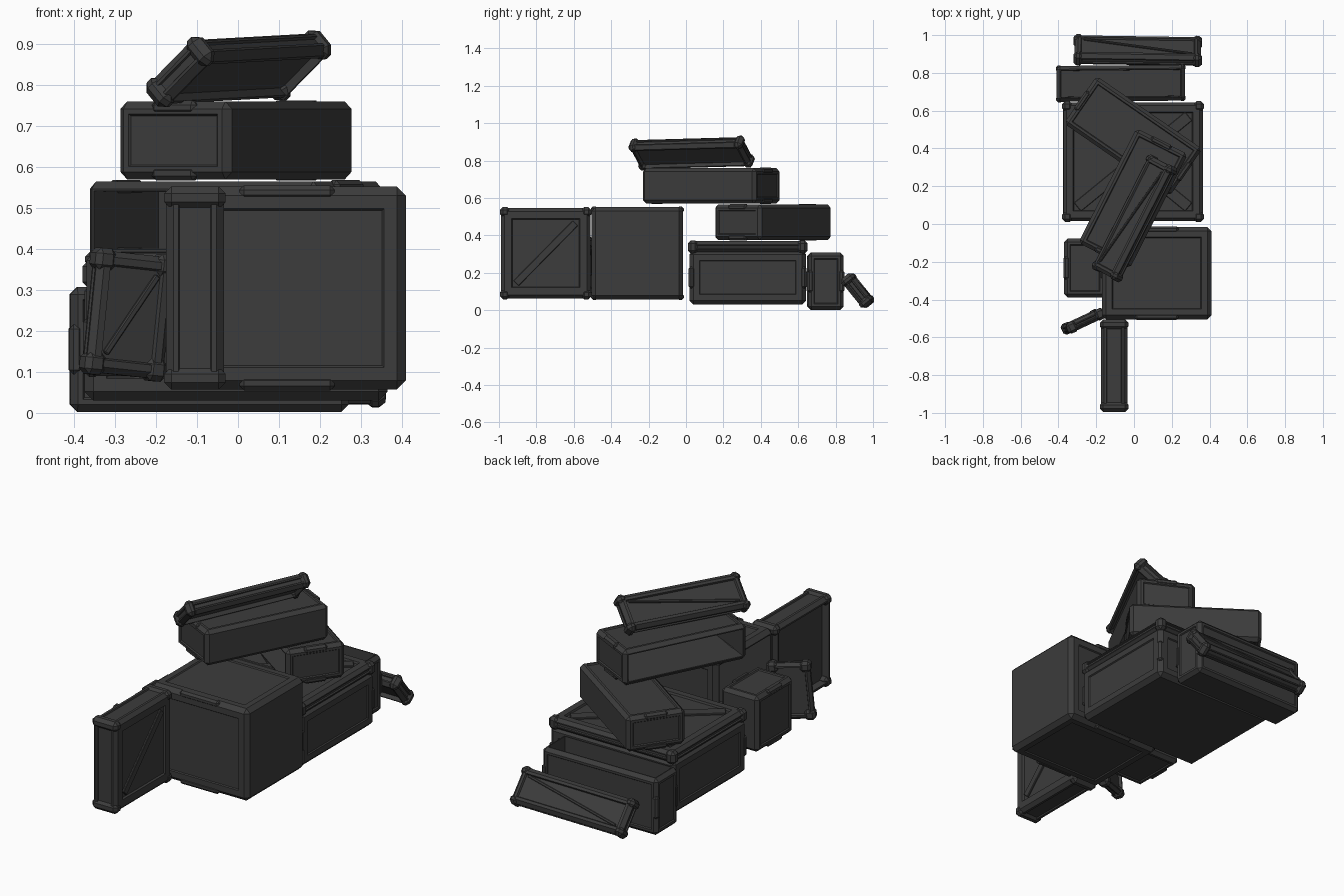
import bpy, bmesh, math
from mathutils import Matrix, Vector

if "Cube" in bpy.data.objects:
    bpy.data.objects.remove(bpy.data.objects["Cube"])

paint = bpy.data.materials.new("dark_grey")
paint.diffuse_color = (0.045, 0.045, 0.045, 1)
paint.use_nodes = True
paint.node_tree.nodes["Principled BSDF"].inputs["Base Color"].default_value = paint.diffuse_color


def frame(x_axis, z_axis, loc):
    """Placement matrix from a long axis, an opening/outer axis and a centre."""
    x = Vector(x_axis).normalized()
    z = Vector(z_axis)
    z = (z - x * z.dot(x)).normalized()
    y = z.cross(x)
    return Matrix.Translation(loc) @ Matrix((x, y, z)).transposed().to_4x4()


def add_box(bm, size, loc=(0, 0, 0), bevel=0.01, turn=0.0):
    """Chamfered box; returns its six flat faces keyed by axis and sign."""
    part = bmesh.ops.create_cube(bm, size=1)
    verts = part["verts"]
    bmesh.ops.scale(bm, vec=size, verts=verts)
    edges = list({e for v in verts for e in v.link_edges})
    before = set(bm.faces) - {f for v in verts for f in v.link_faces}
    bmesh.ops.bevel(bm, geom=edges, offset=bevel, segments=1, affect='EDGES')
    faces = [f for f in bm.faces if f not in before]
    for f in faces:
        f.normal_update()
    flat = {}
    for f in faces:
        for i in range(3):
            if abs(f.normal[i]) > 0.99:
                flat[(i, 1 if f.normal[i] > 0 else -1)] = f
    moved = list({v for f in faces for v in f.verts})
    mat = Matrix.Translation(loc) @ Matrix.Rotation(turn, 4, 'Z')
    bmesh.ops.transform(bm, matrix=mat, verts=moved)
    for f in faces:
        f.normal_update()
    return flat


def recess(bm, face, margin, depth, slope=0.006):
    bmesh.ops.inset_individual(bm, faces=[face], thickness=margin)
    bmesh.ops.inset_individual(bm, faces=[face], thickness=slope, depth=-depth)


def finish(bm, name, mat):
    bmesh.ops.recalc_face_normals(bm, faces=bm.faces)
    me = bpy.data.meshes.new(name)
    bm.to_mesh(me)
    bm.free()
    me.materials.append(paint)
    ob = bpy.data.objects.new(name, me)
    bpy.context.collection.objects.link(ob)
    ob.matrix_world = mat


def crate(name, size, mat, is_open=True):
    """Crate with panelled walls, plain floor and hollow inside; local z is the opening."""
    bm = bmesh.new()
    w, d, h = size
    ch = 0.018 if min(w, d) < 0.4 else 0.022
    flat = add_box(bm, size, bevel=ch)
    margin = 0.018 if min(w, d) < 0.4 else 0.045
    for axis in (0, 1):
        for s in (-1, 1):
            recess(bm, flat[(axis, s)], margin, 0.006)
    if is_open:
        recess(bm, flat[(2, 1)], 0.008, h - 0.03, 0.004)
    # Edge clips halfway along the corners
    for sx in (-1, 1):
        for sy in (-1, 1):
            add_box(bm, (0.035, 0.035, h * 0.4),
                    (sx * (w / 2 - 0.0145), sy * (d / 2 - 0.0145), 0), 0.011)
    finish(bm, name, mat)


def lid(name, size, mat, diagonals=(1,), margin=0.03):
    """Lid with grooved edges, corner blocks and a braced outer panel."""
    bm = bmesh.new()
    w, d, h = size
    sw, sd, sh = w - 0.012, d - 0.012, h - 0.008
    ch = min(0.018, h * 0.24)
    flat = add_box(bm, (sw, sd, sh), bevel=ch)
    for axis in (0, 1):
        for s in (-1, 1):
            recess(bm, flat[(axis, s)], h * 0.12, 0.007, 0.004)
    depth = 0.01
    recess(bm, flat[(2, 1)], margin, depth)
    recess(bm, flat[(2, -1)], 0.012, h * 0.25)
    # Diagonal braces in the outer panel
    pw, pd = sw - 2 * (ch + margin), sd - 2 * (ch + margin)
    for s in diagonals:
        length = math.hypot(pw, pd) - 0.02
        add_box(bm, (length, min(pw, pd) * 0.12, depth + 0.006),
                (0, 0, sh / 2 - depth / 2 - 0.004), 0.003, s * math.atan2(pd, pw))
    # Corner blocks
    c = min(0.055, d * 0.25)
    for sx in (-1, 1):
        for sy in (-1, 1):
            add_box(bm, (c, c, h), (sx * (w - c) / 2, sy * (d - c) / 2, 0), ch * 0.95)
    finish(bm, name, mat)


X, Y, Z = (1, 0, 0), (0, 1, 0), (0, 0, 1)

# Cube crate lying on its side, with its lid standing in front
crate("large_side_crate", (0.49, 0.495, 0.58), frame(Y, (-1, 0, 0), (0.12, -0.26, 0.305)))
lid("large_standing_lid", (0.49, 0.495, 0.15), frame(Y, X, (-0.105, -0.75, 0.305)), (1,), 0.055)

# Closed wide crate
crate("wide_closed_crate", (0.74, 0.625, 0.29), frame(X, Z, (-0.005, 0.33, 0.175)), False)
lid("wide_crate_lid", (0.75, 0.64, 0.07), frame(X, Z, (-0.005, 0.33, 0.338)), (1, -1), 0.05)

# Three long open crates: one upright at the back, two stacked on their sides
long_size = (0.68, 0.19, 0.305)
crate("back_open_crate", long_size, frame((1, 0.01, 0), Z, (-0.07, 0.745, 0.155)))
crate("lower_stacked_crate", long_size,
      frame((0.823, -0.568, 0), (-0.568, -0.823, 0), (-0.005, 0.465, 0.47)))
crate("upper_stacked_crate", long_size,
      frame((0.453, 0.892, 0), (-0.892, 0.453, 0), (-0.005, 0.135, 0.665)))

# Long lids: one leaning at the back, one tilted on top of the pile
a = math.radians(51)
lid("back_leaning_lid", (0.68, 0.2, 0.08),
    frame((1, -0.015, 0), (0, math.sin(a), math.cos(a)), (0.02, 0.918, 0.105)), (-1,), 0.02)
a = math.radians(42)
lid("top_tilted_lid", (0.68, 0.2, 0.08),
    frame((0.453, 0.892, 0.025), (-0.892 * math.sin(a), 0.453 * math.sin(a), math.cos(a)),
          (0.002, 0.03, 0.84)), (-1,), 0.02)

# Small crate on its side with its lid leaning in front
crate("small_side_crate", (0.22, 0.3, 0.31), frame(X, (0, -1, 0), (-0.26, -0.233, 0.24)))
lid("small_leaning_lid", (0.31, 0.22, 0.06),
    frame((0.1, 0.02, 1), (0.42, -0.9, 0), (-0.268, -0.515, 0.24)), (-1,), 0.025)
